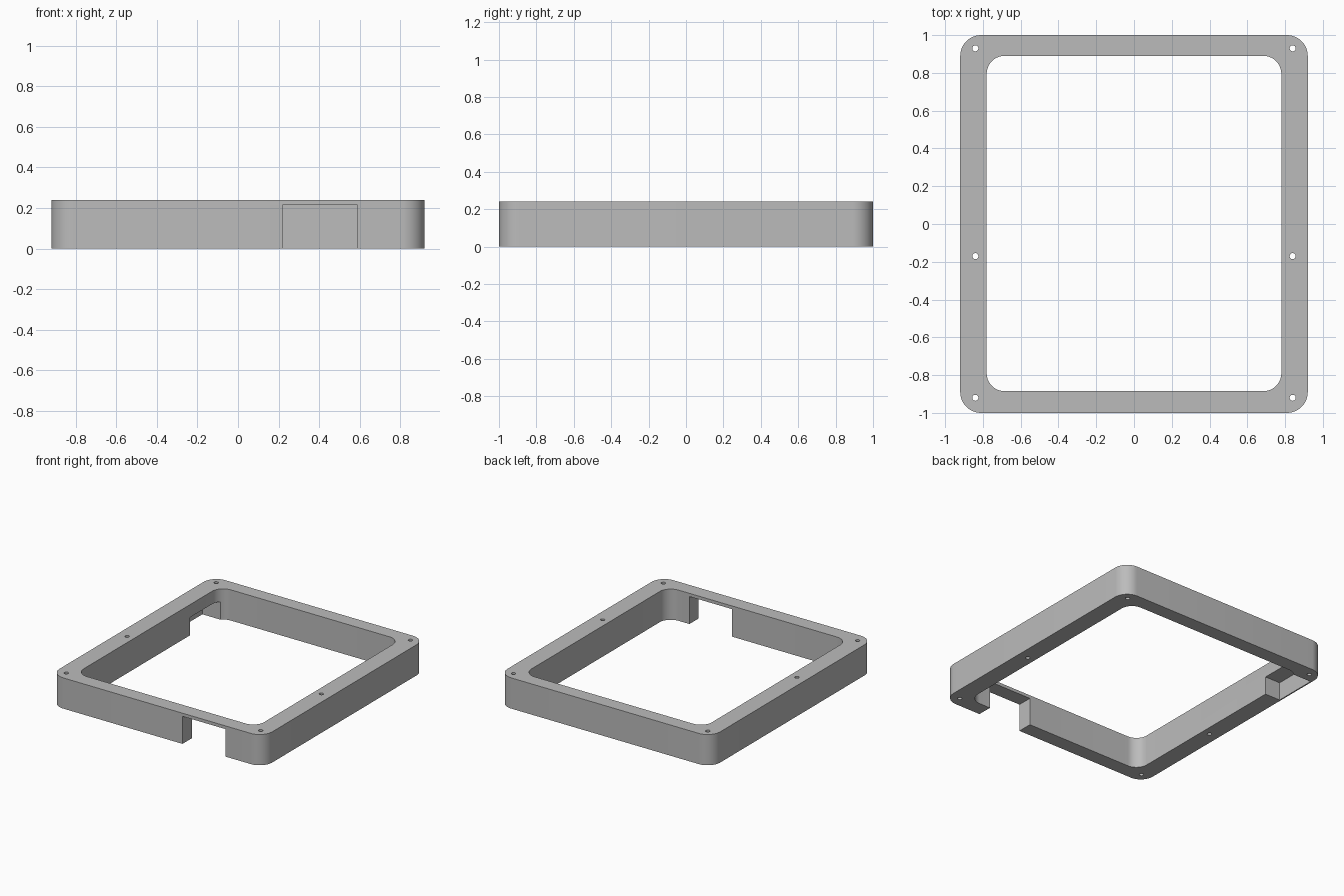
import bpy, bmesh
from math import sin, cos, pi, radians

if "Cube" in bpy.data.objects:
    bpy.data.objects.remove(bpy.data.objects["Cube"])

HEIGHT = 0.24

grey = bpy.data.materials.new("plain grey")
grey.use_nodes = True
colour = (0.5, 0.5, 0.5, 1)
grey.diffuse_color = colour
grey.node_tree.nodes["Principled BSDF"].inputs["Base Color"].default_value = colour


def rounded_outline(x0, x1, y0, y1, r, steps=12):
    """Counter-clockwise outline of a rectangle with rounded corners."""
    centres = [(x1 - r, y1 - r), (x0 + r, y1 - r), (x0 + r, y0 + r), (x1 - r, y0 + r)]
    points = []
    for quarter, (cx, cy) in enumerate(centres):
        for i in range(steps + 1):
            a = (quarter + i / steps) * pi / 2
            points.append((cx + r * cos(a), cy + r * sin(a)))
    return points


def circle_outline(cx, cy, r, sides=24):
    return [(cx + r * cos(2 * pi * i / sides), cy + r * sin(2 * pi * i / sides))
            for i in range(sides)]


def box_outline(x0, x1, y0, y1):
    return [(x0, y0), (x1, y0), (x1, y1), (x0, y1)]


def prism(name, outlines, z0, z1):
    """Extrude one or more outlines from z0 to z1 into a single object."""
    bm = bmesh.new()
    for outline in outlines:
        low = [bm.verts.new((x, y, z0)) for x, y in outline]
        high = [bm.verts.new((x, y, z1)) for x, y in outline]
        bm.faces.new(low[::-1])
        bm.faces.new(high)
        for i in range(len(low)):
            j = (i + 1) % len(low)
            bm.faces.new((low[i], low[j], high[j], high[i]))
    mesh = bpy.data.meshes.new(name)
    bm.to_mesh(mesh)
    bm.free()
    mesh.materials.append(grey)
    obj = bpy.data.objects.new(name, mesh)
    bpy.context.collection.objects.link(obj)
    return obj


# Solid block with rounded corners
frame = prism("spacer_frame", [rounded_outline(-0.92, 0.92, -1, 1, 0.11)], 0, HEIGHT)

# Large central opening
opening = prism("opening_cutter", [rounded_outline(-0.78, 0.78, -0.885, 0.89, 0.095)],
                -0.1, HEIGHT + 0.1)

# Notch through the front wall, under a thin bridge
notch = prism("front_notch_cutter", [box_outline(0.22, 0.59, -1.1, -0.8)], -0.1, 0.215)

# Blind pocket in the inner side wall near the back
pocket = prism("side_pocket_cutter", [box_outline(-0.91, -0.7, 0.52, 0.86)], -0.1, 0.14)

# Six screw holes
holes = prism("screw_hole_cutter",
              [circle_outline(x, y, 0.016) for x in (-0.84, 0.84) for y in (-0.92, -0.17, 0.93)],
              -0.1, HEIGHT + 0.1)

bpy.ops.object.select_all(action="DESELECT")
frame.select_set(True)
bpy.context.view_layer.objects.active = frame
for cutter in (opening, notch, pocket, holes):
    cutter.hide_render = True
    mod = frame.modifiers.new(cutter.name, "BOOLEAN")
    mod.operation = "DIFFERENCE"
    mod.solver = "EXACT"
    mod.object = cutter
    bpy.ops.object.modifier_apply(modifier=mod.name)
    bpy.data.objects.remove(cutter)

bpy.ops.object.shade_smooth_by_angle(angle=radians(30))
